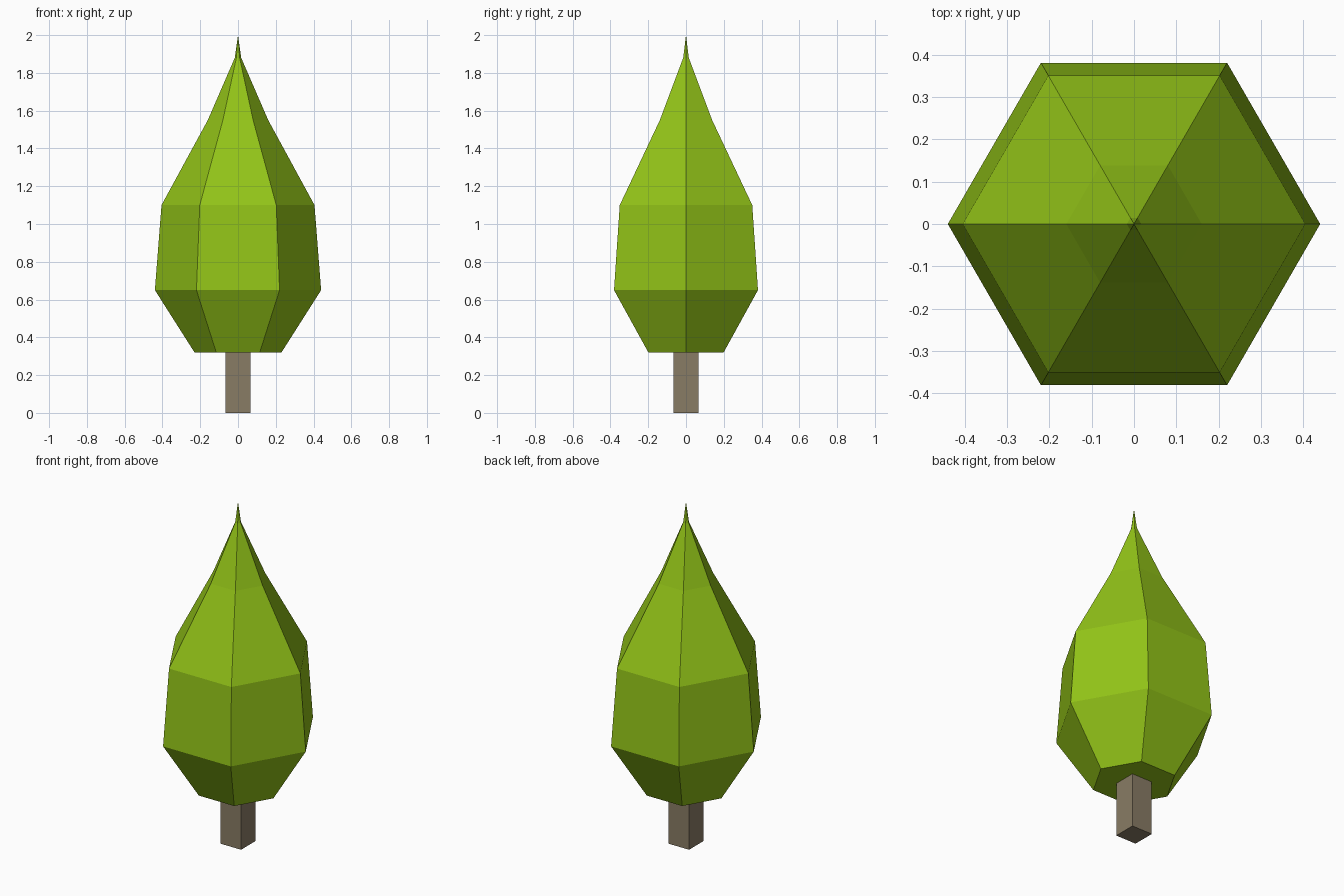
import bpy, bmesh
from math import cos, sin, pi

if "Cube" in bpy.data.objects:
    bpy.data.objects.remove(bpy.data.objects["Cube"])


def material(name, color):
    mat = bpy.data.materials.new(name)
    mat.diffuse_color = (*color, 1)
    mat.use_nodes = True
    mat.node_tree.nodes["Principled BSDF"].inputs["Base Color"].default_value = mat.diffuse_color
    return mat


def stacked_rings(name, profile, sides, mat, turn=0.0):
    """Flat-faced solid from (radius, z) rings; radius 0 makes a point."""
    bm = bmesh.new()
    rings = []
    for r, z in profile:
        count = sides if r > 0 else 1
        rings.append([bm.verts.new((r * cos(turn + 2 * pi * i / sides),
                                    r * sin(turn + 2 * pi * i / sides), z))
                      for i in range(count)])
    for low, high in zip(rings, rings[1:]):
        for i in range(sides):
            j = (i + 1) % sides
            if len(high) == 1:
                bm.faces.new((low[i], low[j], high[0]))
            else:
                bm.faces.new((low[i], low[j], high[j], high[i]))
    # end caps
    bm.faces.new(rings[0][::-1])
    if len(rings[-1]) > 1:
        bm.faces.new(rings[-1])
    bmesh.ops.recalc_face_normals(bm, faces=bm.faces)
    mesh = bpy.data.meshes.new(name)
    bm.to_mesh(mesh)
    bm.free()
    mesh.materials.append(mat)
    obj = bpy.data.objects.new(name, mesh)
    bpy.context.collection.objects.link(obj)
    return obj


# Square trunk
half = 0.067
stacked_rings("trunk", [(half * 2 ** 0.5, 0), (half * 2 ** 0.5, 0.325)], 4,
              material("bark", (0.25, 0.20, 0.13)), pi / 4)

# Hexagonal foliage with a pointed tip
stacked_rings("foliage", [(0.23, 0.32), (0.44, 0.65), (0.405, 1.10),
                          (0.16, 1.55), (0.017, 1.88), (0, 2.0)], 6,
              material("leaves", (0.29, 0.55, 0.009)))
